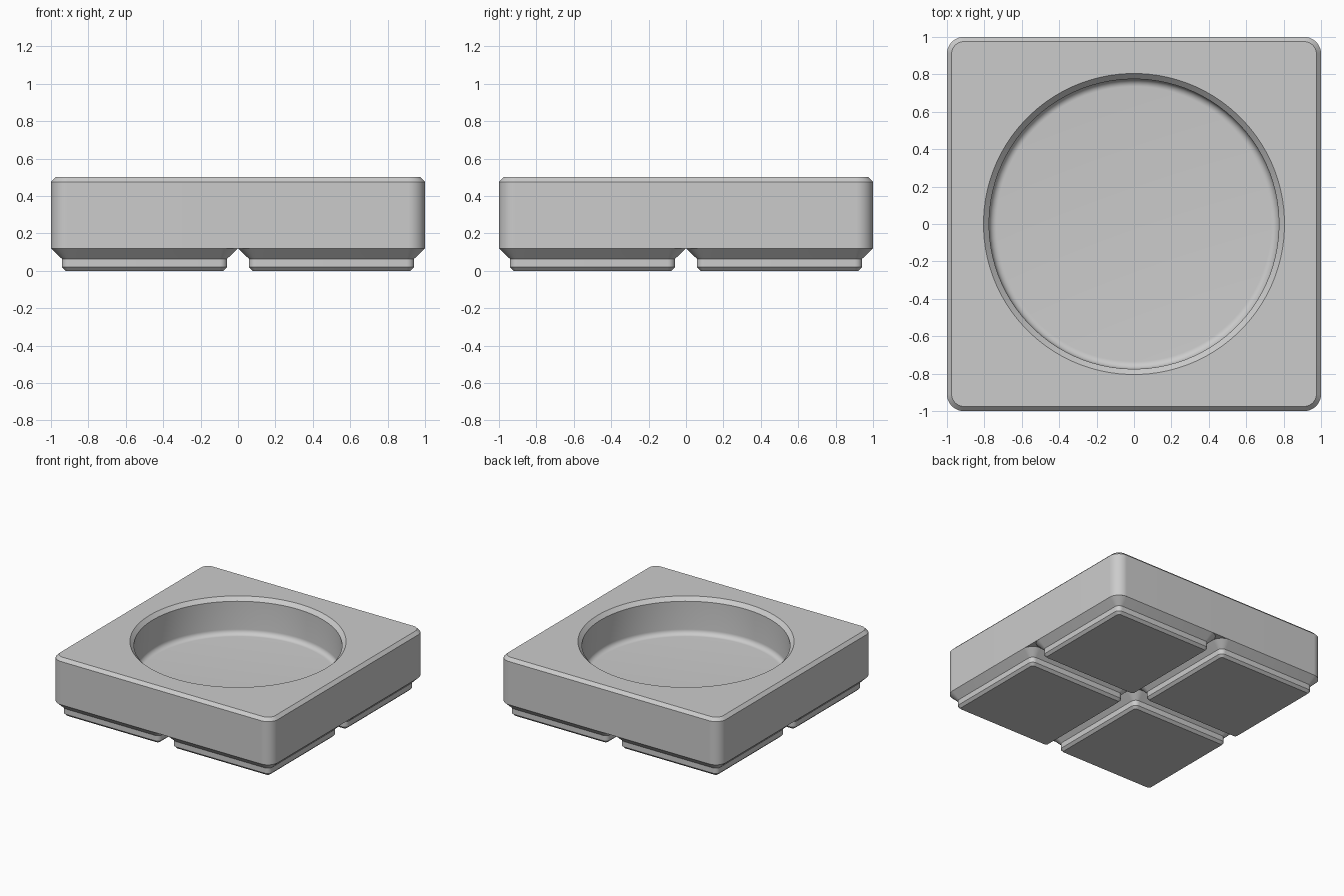
import bpy, bmesh
from math import cos, sin, pi, radians

cube = bpy.data.objects.get("Cube")
if cube:
    bpy.data.objects.remove(cube)

grey = bpy.data.materials.new("plain_grey")
grey.use_nodes = True
colour = (0.6, 0.6, 0.6, 1)
grey.diffuse_color = colour
grey.node_tree.nodes["Principled BSDF"].inputs["Base Color"].default_value = colour


def rounded_square(half, radius, z, per_corner):
    """Ring of points around a square with rounded corners."""
    points = []
    for corner in range(4):
        mid = corner * pi / 2 + pi / 4
        cx = (half - radius) * (1 if cos(mid) > 0 else -1)
        cy = (half - radius) * (1 if sin(mid) > 0 else -1)
        for i in range(per_corner):
            a = corner * pi / 2 + i / (per_corner - 1) * pi / 2
            points.append((cx + radius * cos(a), cy + radius * sin(a), z))
    return points


def circle(radius, z, per_corner):
    """Ring with the same point count and order as the rounded square."""
    count = 4 * per_corner
    angles = [(i + 0.5) * 2 * pi / count for i in range(count)]
    return [(radius * cos(a), radius * sin(a), z) for a in angles]


def loft(name, rings, cap_end, location=(0, 0, 0)):
    """Skin a stack of rings, capping the first and optionally the last."""
    bm = bmesh.new()
    loops = [[bm.verts.new(p) for p in ring] for ring in rings]
    for low, high in zip(loops, loops[1:]):
        n = len(low)
        for i in range(n):
            j = (i + 1) % n
            bm.faces.new((low[i], low[j], high[j], high[i]))
    bm.faces.new(loops[0][::-1])
    if cap_end:
        bm.faces.new(loops[-1])
    mesh = bpy.data.meshes.new(name)
    bm.to_mesh(mesh)
    bm.free()
    mesh.materials.append(grey)
    obj = bpy.data.objects.new(name, mesh)
    obj.location = location
    bpy.context.collection.objects.link(obj)
    bpy.ops.object.select_all(action="DESELECT")
    obj.select_set(True)
    bpy.context.view_layer.objects.active = obj
    bpy.ops.object.shade_smooth_by_angle(angle=radians(30))


# Body: outer wall, top chamfer, round recess with chamfered rim and filleted floor
SEG = 24
rim, floor, fillet = 0.775, 0.2, 0.04
rings = [rounded_square(h, r, z, SEG) for h, r, z in
         ((1, 0.09, 0.12), (1, 0.09, 0.475), (0.975, 0.065, 0.5))]
rings += [circle(rim + 0.03, 0.5, SEG), circle(rim, 0.47, SEG)]
for step in range(9):
    a = step / 8 * pi / 2
    rings.append(circle(rim - fillet * (1 - cos(a)), floor + fillet * (1 - sin(a)), SEG))
loft("body", rings, cap_end=True)

# Four stepped feet underneath
foot_profile = ((0.422, 0.02, 0), (0.442, 0.04, 0.02), (0.442, 0.04, 0.064), (0.5, 0.09, 0.12))
for side, x in (("right", -0.5), ("left", 0.5)):
    for end, y in (("front", -0.5), ("back", 0.5)):
        foot = [rounded_square(h, r, z, 9) for h, r, z in foot_profile]
        loft(f"{end}_{side}_foot", foot, cap_end=False, location=(x, y, 0))
